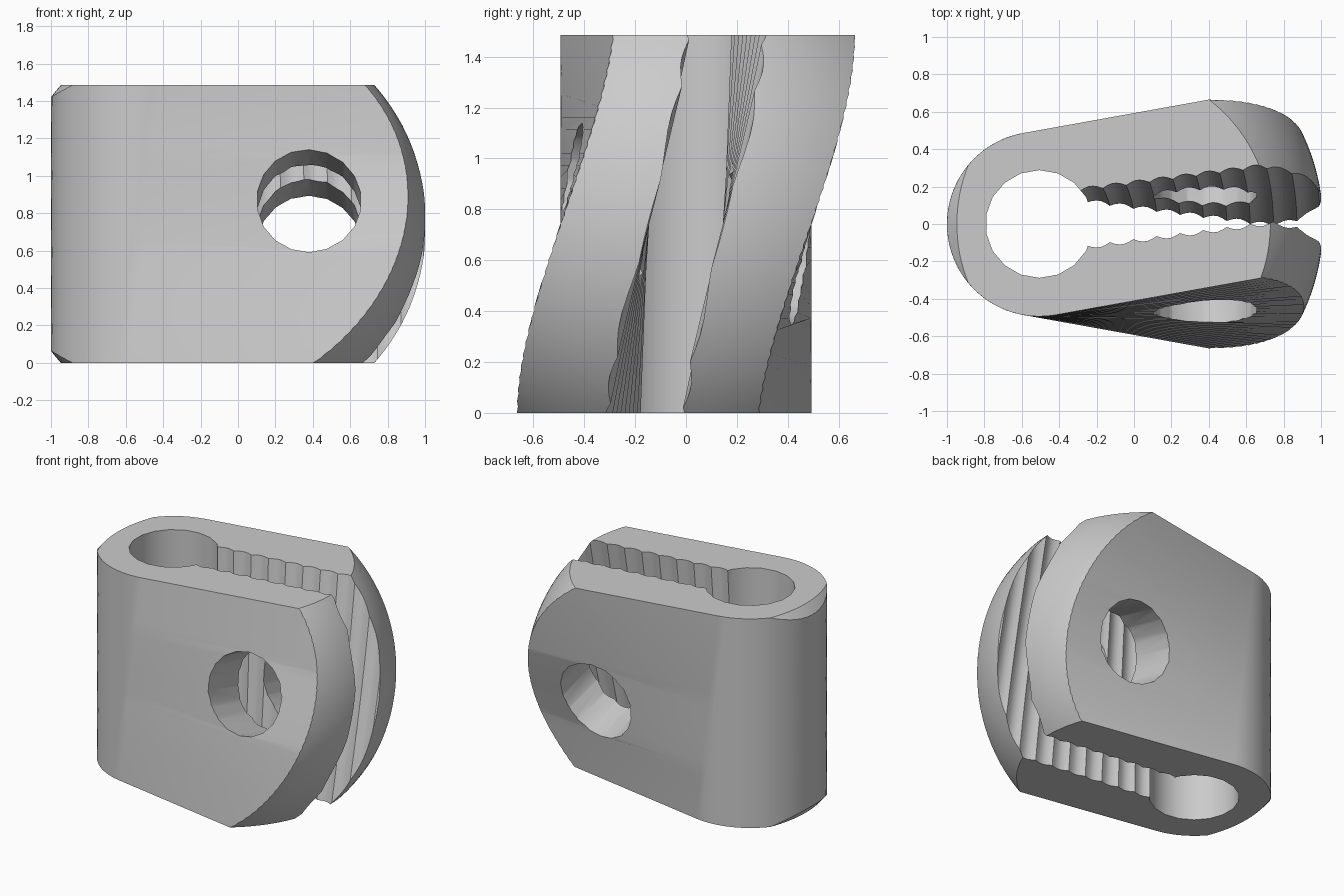
import bpy, bmesh, math
from mathutils import Matrix, Vector

cube = bpy.data.objects.get("Cube")
if cube:
    bpy.data.objects.remove(cube, do_unlink=True)

H = 1.485                 # height
PIVOT = -0.506            # x of the round barrel axis
R = 0.494                 # barrel radius

grey = bpy.data.materials.new("plain_grey")
grey.use_nodes = True
grey.diffuse_color = (0.6, 0.6, 0.6, 1)
grey.node_tree.nodes["Principled BSDF"].inputs["Base Color"].default_value = (0.6, 0.6, 0.6, 1)


def finish(bm, name):
    bmesh.ops.recalc_face_normals(bm, faces=bm.faces)
    mesh = bpy.data.meshes.new(name)
    bm.to_mesh(mesh)
    bm.free()
    obj = bpy.data.objects.new(name, mesh)
    bpy.context.collection.objects.link(obj)
    mesh.materials.append(grey)
    return obj


def twisted(name, profile, half_twist, z0, z1, layers):
    """Extrude a profile upward, turning it about the barrel axis."""
    bm = bmesh.new()
    rings = []
    for i in range(layers + 1):
        z = z0 + (z1 - z0) * i / layers
        a = math.radians(half_twist) * (2 * z / H - 1)
        c, s = math.cos(a), math.sin(a)
        rings.append([bm.verts.new((PIVOT + x * c - y * s, x * s + y * c, z))
                      for x, y in profile])
    n = len(profile)
    for low, high in zip(rings, rings[1:]):
        for k in range(n):
            m = (k + 1) % n
            bm.faces.new((low[k], low[m], high[m], high[k]))
    bm.faces.new(rings[0][::-1])
    bm.faces.new(rings[-1])
    return finish(bm, name)


def cylinder(name, radius, depth, sides, matrix):
    bm = bmesh.new()
    bmesh.ops.create_cone(bm, cap_ends=True, segments=sides, radius1=radius,
                          radius2=radius, depth=depth, matrix=matrix)
    return finish(bm, name)


def cut(target, cutter, operation):
    mod = target.modifiers.new(cutter.name, 'BOOLEAN')
    mod.operation = operation
    mod.solver = 'EXACT'
    mod.object = cutter
    bpy.context.view_layer.objects.active = target
    bpy.ops.object.modifier_apply(modifier=mod.name)
    bpy.data.objects.remove(cutter, do_unlink=True)


# Body: round barrel running into two parallel arms
arc = [math.pi * (0.5 + i / 32) for i in range(33)]
outline = [(R * math.cos(a), R * math.sin(a)) for a in arc]
body = twisted("clamp_body", outline + [(1.9, -R), (1.9, R)], 10.2, 0, H, 32)

# Spherical trim of the ends
bm = bmesh.new()
bmesh.ops.create_uvsphere(bm, u_segments=128, v_segments=64, radius=1.12,
                          matrix=Matrix.Translation((-0.109, 0, H / 2)))
cut(body, finish(bm, "round_trim"), 'INTERSECT')

# Slot between the arms, with scalloped grip grooves
PITCH, STEPS = 0.126, 5
wall = [(0, 0.145)]
for k in range(12):
    for j in range(STEPS):
        t = j / STEPS
        wall.append((0.235 + PITCH * (k + t), 0.145 + 0.02 * math.sin(math.pi * t)))
slot = wall + [(x, -y) for x, y in reversed(wall)]
cut(body, twisted("grip_slot", slot, 7.4, -0.1, H + 0.1, 28), 'DIFFERENCE')

# Barrel bore
cut(body, cylinder("barrel_bore", 0.288, 2, 18,
                   Matrix.Translation((PIVOT, 0, H / 2))), 'DIFFERENCE')

# Tilted bolt hole through both arms
tilt = Matrix.Translation((0.38, 0, H / 2)) @ Matrix.Rotation(math.radians(75.2), 4, 'X')
cut(body, cylinder("bolt_hole", 0.28, 3, 18, tilt), 'DIFFERENCE')

bpy.ops.object.select_all(action='DESELECT')
body.select_set(True)
bpy.context.view_layer.objects.active = body
bpy.ops.object.shade_smooth_by_angle(angle=math.radians(30))
